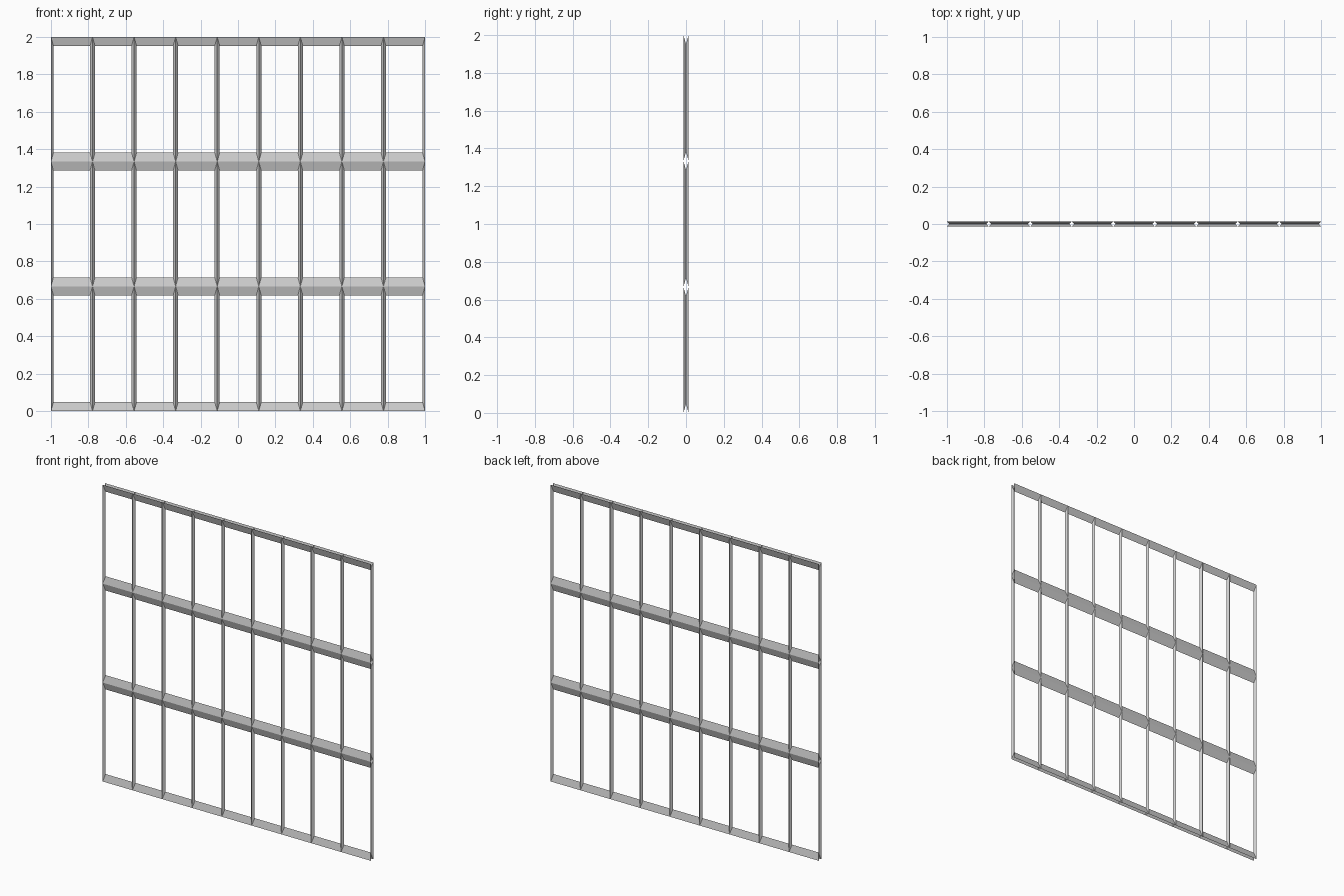
import bpy, bmesh

if "Cube" in bpy.data.objects:
    bpy.data.objects.remove(bpy.data.objects["Cube"])

COLS, ROWS = 9, 3
WIDTH, HEIGHT = 2.0, 2.0
HALF_DEPTH = 0.0135      # bar ridge height in y
INSET_X = 0.0135         # half width of vertical bars
INSET_Z = 0.048          # half height of horizontal bars

bm = bmesh.new()
cw, ch = WIDTH / COLS, HEIGHT / ROWS


def rect(x0, x1, z0, z1, y):
    """Corner vertices of an upright rectangle, counter-clockwise from the front."""
    return [bm.verts.new(p) for p in ((x0, y, z0), (x1, y, z0), (x1, y, z1), (x0, y, z1))]


# Each opening: sloped frame faces from the front and back ridges to the inner edge
for i in range(COLS):
    for j in range(ROWS):
        x0, z0 = -WIDTH / 2 + i * cw, j * ch
        x1, z1 = x0 + cw, z0 + ch
        front = rect(x0, x1, z0, z1, -HALF_DEPTH)
        back = rect(x0, x1, z0, z1, HALF_DEPTH)
        inner = rect(x0 + INSET_X, x1 - INSET_X, z0 + INSET_Z, z1 - INSET_Z, 0)
        for k in range(4):
            n = (k + 1) % 4
            bm.faces.new((front[k], front[n], inner[n], inner[k]))
            bm.faces.new((back[n], back[k], inner[k], inner[n]))

# Join neighbouring openings into hollow diamond-section bars, open at the border
bmesh.ops.remove_doubles(bm, verts=bm.verts[:], dist=0.0005)

mesh = bpy.data.meshes.new("bar_lattice")
bm.to_mesh(mesh)
bm.free()
bpy.context.collection.objects.link(bpy.data.objects.new("bar_lattice", mesh))
